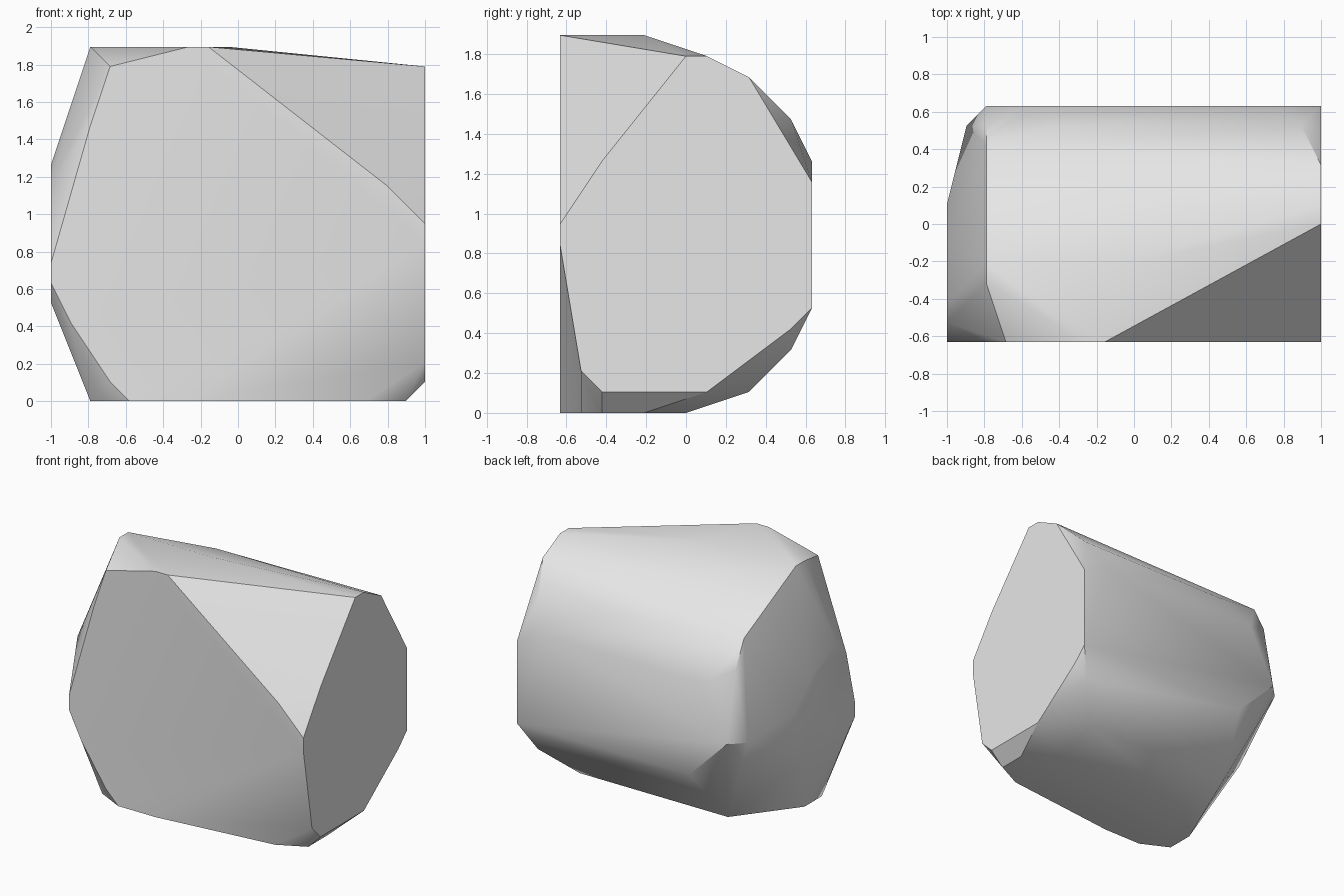
import bpy
import bmesh
import math
from mathutils import Vector

default_cube = bpy.data.objects.get("Cube")
if default_cube:
    bpy.data.objects.remove(default_cube, do_unlink=True)

# The stone is laid out on a whole-number lattice, scaled to fit
WIDTH, DEPTH, HEIGHT = 19, 12, 18
UNIT = 2 / WIDTH


def on_plane(axis, level, outline):
    """Place a flat outline on the plane where the given axis equals level."""
    placed = []
    for pair in outline:
        point = list(pair)
        point.insert(axis, level)
        placed.append(tuple(point))
    return placed


X_AXIS, Y_AXIS, Z_AXIS = range(3)

# Flat front facet
front_facet = on_plane(Y_AXIS, 0, [
    (8, 18), (17, 11), (19, 9), (19, 8), (7, 0), (4, 0), (3, 1),
    (1, 4), (0, 6), (0, 7), (2, 14), (3, 17), (7, 18)])

# Flat cut end on the left
left_facet = on_plane(X_AXIS, WIDTH, [
    (1, 2), (2, 1), (7, 1), (11, 4), (12, 5), (12, 11),
    (9, 16), (7, 17), (6, 17), (2, 12)])

# Small worn facet on the right
right_facet = on_plane(X_AXIS, 0, [
    (1, 11), (2, 12), (5, 11), (7, 9), (7, 6), (6, 5), (1, 5)])

# Back, base and crown of the rounded body
back_facet = on_plane(Y_AXIS, DEPTH, [(2, 8), (5, 5), (4, 12), (17, 12)])
base_facet = on_plane(Z_AXIS, 0, [
    (2, 1), (2, 3), (5, 6), (16, 6), (18, 4), (18, 2), (16, 1)])
crown_facet = on_plane(Z_AXIS, HEIGHT, [(2, 3), (2, 4), (9, 4)])

# Chamfer corners between the facets
chamfer_corners = [
    (2, 10, 15), (2, 11, 13), (1, 11, 8), (18, 11, 14), (6, 11, 14),
    (18, 11, 3), (16, 9, 1), (4, 9, 1), (7, 7, 17)]

all_corners = (front_facet + left_facet + right_facet + back_facet
               + base_facet + crown_facet + chamfer_corners)

# Wrap the corners in a convex skin and merge its coplanar triangles
centre = Vector((WIDTH / 2, DEPTH / 2, 0))
bm = bmesh.new()
for corner in all_corners:
    bm.verts.new((Vector(corner) - centre) * UNIT)
hull = bmesh.ops.convex_hull(bm, input=bm.verts)
leftover = {item for key in ("geom_interior", "geom_unused")
            for item in hull[key] if isinstance(item, bmesh.types.BMVert)}
bmesh.ops.delete(bm, geom=list(leftover), context="VERTS")
bmesh.ops.dissolve_limit(bm, angle_limit=math.radians(1),
                         verts=bm.verts, edges=bm.edges)
bmesh.ops.recalc_face_normals(bm, faces=bm.faces)

mesh = bpy.data.meshes.new("faceted_stone")
bm.to_mesh(mesh)
bm.free()
stone = bpy.data.objects.new("faceted_stone", mesh)
bpy.context.collection.objects.link(stone)

# Plain grey surface
grey = bpy.data.materials.new("stone_grey")
grey.use_nodes = True
colour = (0.8, 0.8, 0.8, 1)
grey.diffuse_color = colour
grey.node_tree.nodes["Principled BSDF"].inputs["Base Color"].default_value = colour
mesh.materials.append(grey)

# Soft shading over the gentle chamfers, crisp edges elsewhere
bpy.ops.object.select_all(action="DESELECT")
stone.select_set(True)
bpy.context.view_layer.objects.active = stone
bpy.ops.object.shade_smooth_by_angle(angle=math.radians(32))
